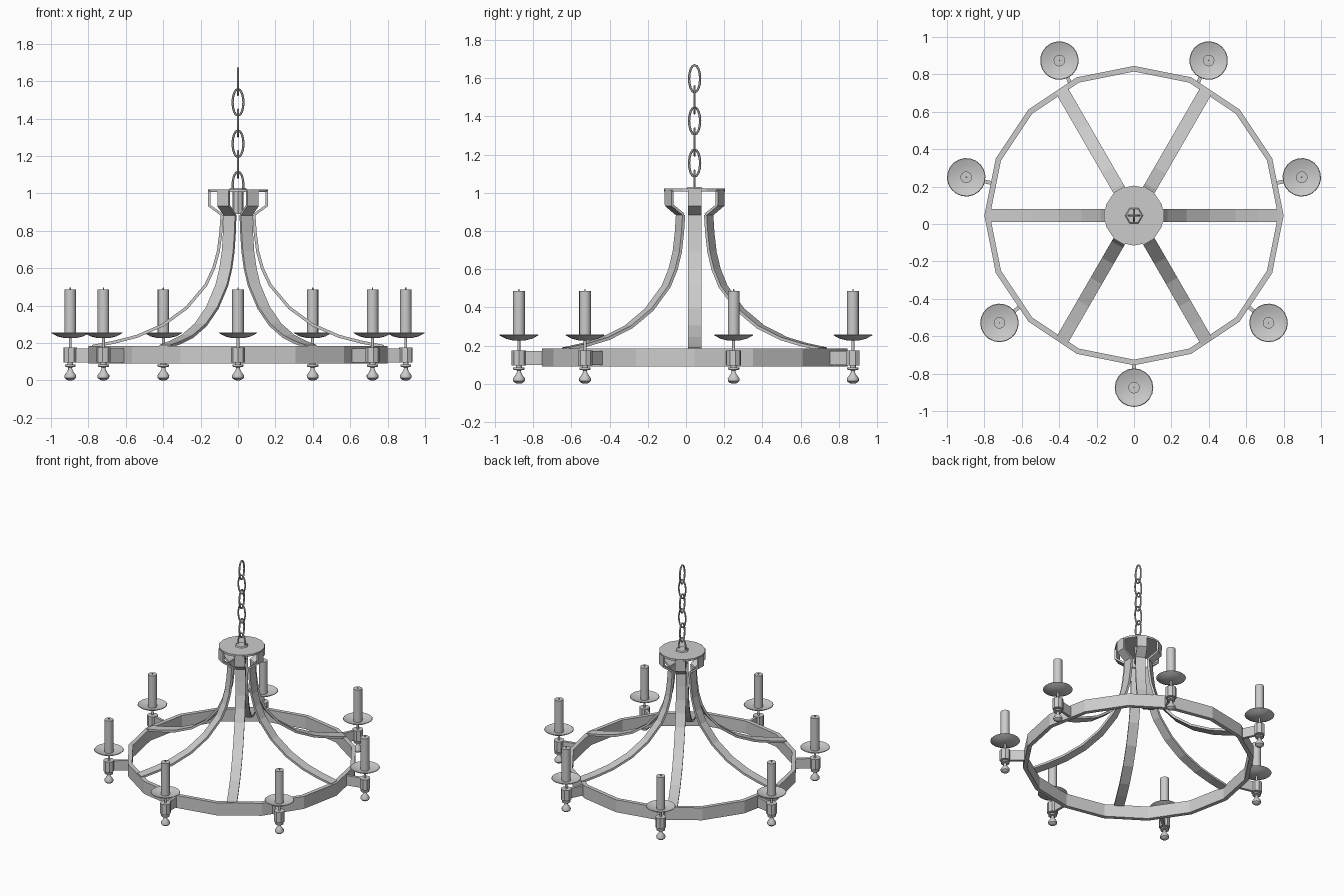
import bpy, bmesh
from math import sin, cos, pi, radians
from mathutils import Vector, Matrix

if "Cube" in bpy.data.objects:
    bpy.data.objects.remove(bpy.data.objects["Cube"])

CENTRE = Vector((0, 0.045, 0))


def finish(name, bm, smooth=None, loc=CENTRE, rot=0.0):
    bmesh.ops.recalc_face_normals(bm, faces=bm.faces)
    me = bpy.data.meshes.new(name)
    bm.to_mesh(me)
    bm.free()
    ob = bpy.data.objects.new(name, me)
    bpy.context.collection.objects.link(ob)
    ob.location, ob.rotation_euler.z = loc, rot
    if smooth:
        bpy.ops.object.select_all(action='DESELECT')
        ob.select_set(True)
        bpy.context.view_layer.objects.active = ob
        bpy.ops.object.shade_smooth_by_angle(angle=radians(smooth))
    return ob


def skin(bm, loops, close):
    """Join equal-length loops of points with quads; cap the ends if open."""
    vs = [[bm.verts.new(p) for p in lp] for lp in loops]
    n, m = len(vs), len(vs[0])
    for i in range(n if close else n - 1):
        a, b = vs[i], vs[(i + 1) % n]
        for j in range(m):
            k = (j + 1) % m
            bm.faces.new((a[j], a[k], b[k], b[j]))
    if not close:
        bm.faces.new(vs[0])
        bm.faces.new(vs[-1])


def lathe(name, profile, segs, close=False, **kw):
    bm = bmesh.new()
    skin(bm, [[(r * cos(2 * pi * i / segs), r * sin(2 * pi * i / segs), z)
               for i in range(segs)] for r, z in profile], close)
    return finish(name, bm, **kw)


def box(name, x0, x1, w, z0, z1, **kw):
    bm = bmesh.new()
    bmesh.ops.create_cube(bm, size=1)
    bm.transform(Matrix.Translation(((x0 + x1) / 2, 0, (z0 + z1) / 2))
                 @ Matrix.Diagonal((x1 - x0, w, z1 - z0, 1)))
    return finish(name, bm, **kw)


def band(name, path, width, thick, **kw):
    """Flat strip following an (x, z) path."""
    bm, loops = bmesh.new(), []
    pts = [Vector(p) for p in path]
    for i, p in enumerate(pts):
        t = (pts[min(i + 1, len(pts) - 1)] - pts[max(i - 1, 0)]).normalized()
        n = Vector((-t.y, t.x)) * thick / 2
        a, b, h = p + n, p - n, width / 2
        loops.append([(a.x, -h, a.y), (a.x, h, a.y), (b.x, h, b.y), (b.x, -h, b.y)])
    skin(bm, loops, False)
    return finish(name, bm, **kw)


def link(name, z, rot, hw=0.029, hh=0.071, r=0.006):
    bm, loops = bmesh.new(), []
    for i in range(16):
        a = 2 * pi * i / 16
        c = Vector((hw * cos(a), 0, hh * sin(a)))
        n = Vector((hh * cos(a), 0, hw * sin(a))).normalized()
        loops.append([c + n * r * cos(b) + Vector((0, r * sin(b), 0))
                      for b in (2 * pi * j / 6 for j in range(6))])
    skin(bm, loops, True)
    return finish(name, bm, 50, CENTRE + Vector((0, 0, z)), rot)


# Main ring
lathe("ring", [(0.8, 0.09), (0.8, 0.185), (0.77, 0.185), (0.77, 0.09)], 16, True)

# Hub plate, chain base and central rod
lathe("hub_plate", [(0.16, 1.007), (0.16, 1.022)], 16)
lathe("chain_base", [(0.048, 1.022), (0.042, 1.03)], 6)
lathe("hub_rod", [(0.03, 0.89), (0.03, 1.01)], 8)

# Six curved arms, kinked in under the hub
arm = [(0.154, 1.015), (0.154, 0.935), (0.085, 0.885), (0.092, 0.79), (0.105, 0.69),
       (0.13, 0.6), (0.172, 0.51), (0.275, 0.388), (0.4, 0.297), (0.54, 0.236),
       (0.66, 0.205), (0.78, 0.182)]
for i in range(6):
    rot = i * pi / 3
    band("arm_bracket", arm[:3], 0.07, 0.014, rot=rot)
    band("arm", arm[2:], 0.07, 0.016, rot=rot)

# Hanging chain
for i in range(6):
    link("chain_link", 1.045 + 0.1105 * i, (i % 2) * pi / 2)

# Seven candle holders around the ring
for i in range(7):
    a = -pi / 2 + 2 * pi * i / 7
    at = dict(loc=CENTRE + Vector((0.92 * cos(a), 0.92 * sin(a), 0)), rot=a)
    box("holder_bracket", -0.145, 0, 0.02, 0.097, 0.172, **at)
    lathe("holder_socket", [(0.038, 0.095), (0.038, 0.175)], 8, **at)
    lathe("holder_stem", [(0.008, 0.17), (0.008, 0.235)], 8, smooth=50, **at)
    lathe("drip_dish", [(0.03, 0.226), (0.07, 0.236), (0.103, 0.254),
                        (0.1, 0.257), (0.065, 0.245), (0.025, 0.238)], 20, smooth=40, **at)
    lathe("candle", [(0.031, 0.236), (0.031, 0.485)], 12, smooth=40, **at)
    lathe("wick", [(0.004, 0.48), (0.003, 0.496)], 6, **at)
    lathe("finial", [(0.016, 0.097), (0.016, 0.086), (0.03, 0.084), (0.03, 0.074),
                     (0.011, 0.07), (0.011, 0.06), (0.017, 0.048), (0.032, 0.027),
                     (0.031, 0.014), (0.02, 0.004), (0.008, 0.0)], 12, smooth=40, **at)
